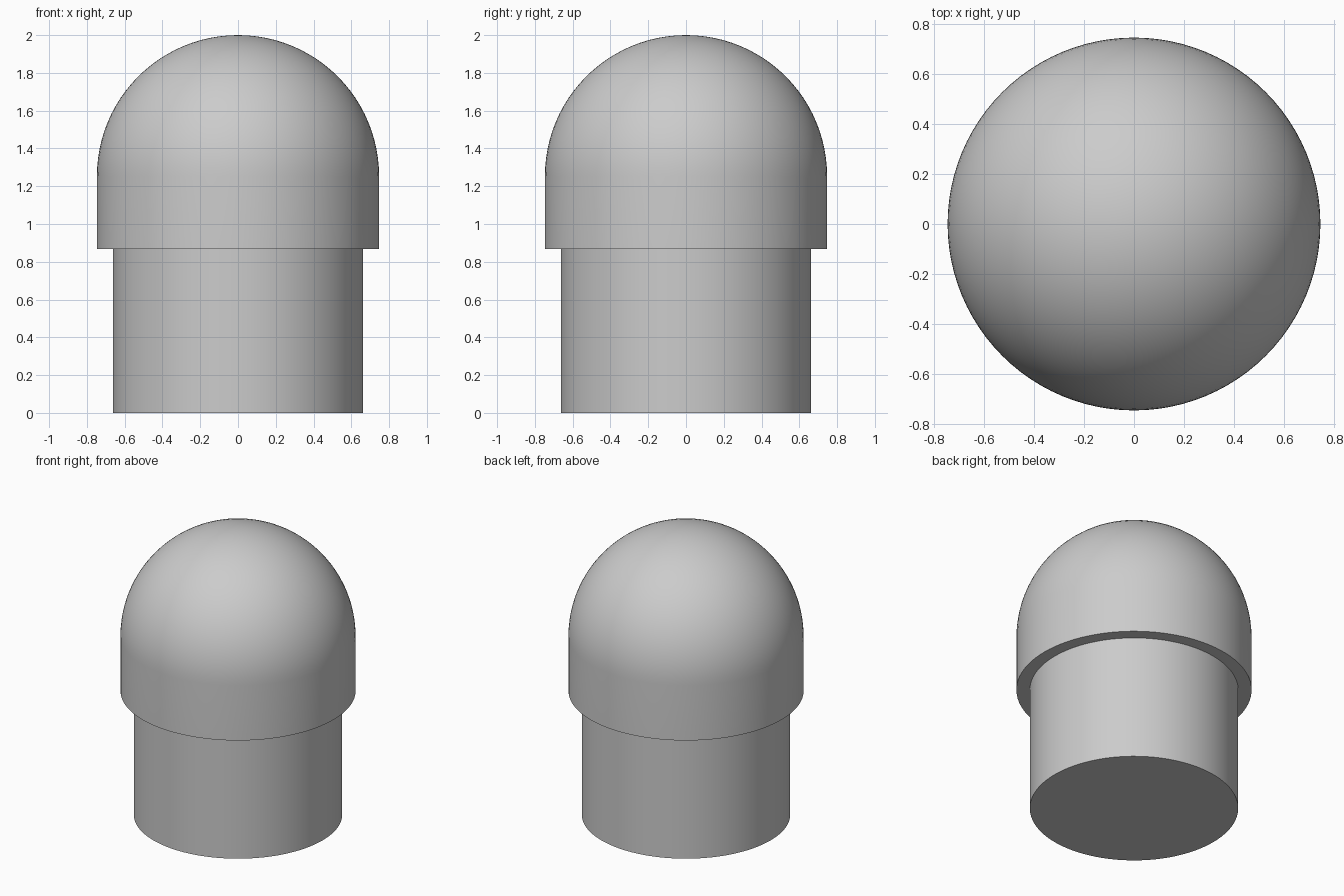
import bpy
import bmesh
from math import sin, cos, pi, radians

cube = bpy.data.objects.get("Cube")
if cube:
    bpy.data.objects.remove(cube, do_unlink=True)

SIDES = 96
POST_R, CAP_R = 0.662, 0.747
RIM_Z, TOP_Z = 0.868, 2.0
DOME_Z = TOP_Z - CAP_R

grey = bpy.data.materials.new("plain grey")
grey.use_nodes = True
colour = (0.6, 0.6, 0.6, 1)
grey.diffuse_color = colour
grey.node_tree.nodes["Principled BSDF"].inputs["Base Color"].default_value = colour


def lathe(name, profile):
    """Turn a (radius, height) profile around the z axis."""
    bm = bmesh.new()
    verts = [bm.verts.new((r, 0, z)) for r, z in profile]
    edges = [bm.edges.new(pair) for pair in zip(verts, verts[1:])]
    bmesh.ops.spin(bm, geom=verts + edges, cent=(0, 0, 0), axis=(0, 0, 1),
                   angle=2 * pi, steps=SIDES, use_merge=True)
    bmesh.ops.remove_doubles(bm, verts=bm.verts, dist=0.0001)
    bmesh.ops.recalc_face_normals(bm, faces=bm.faces)
    mesh = bpy.data.meshes.new(name)
    bm.to_mesh(mesh)
    bm.free()
    mesh.materials.append(grey)
    obj = bpy.data.objects.new(name, mesh)
    bpy.context.collection.objects.link(obj)
    bpy.ops.object.select_all(action='DESELECT')
    obj.select_set(True)
    bpy.context.view_layer.objects.active = obj
    bpy.ops.object.shade_smooth_by_angle(angle=radians(30))
    return obj


# Straight post with closed ends
lathe("post", [(0, 0), (POST_R, 0), (POST_R, RIM_Z), (0, RIM_Z)])

# Wider cap: flat underside, straight collar, round dome
steps = 24
dome = [(CAP_R * cos(a), DOME_Z + CAP_R * sin(a))
        for a in (i * pi / 2 / steps for i in range(steps))]
lathe("domed_cap", [(POST_R, RIM_Z), (CAP_R, RIM_Z)] + dome + [(0, TOP_Z)])
